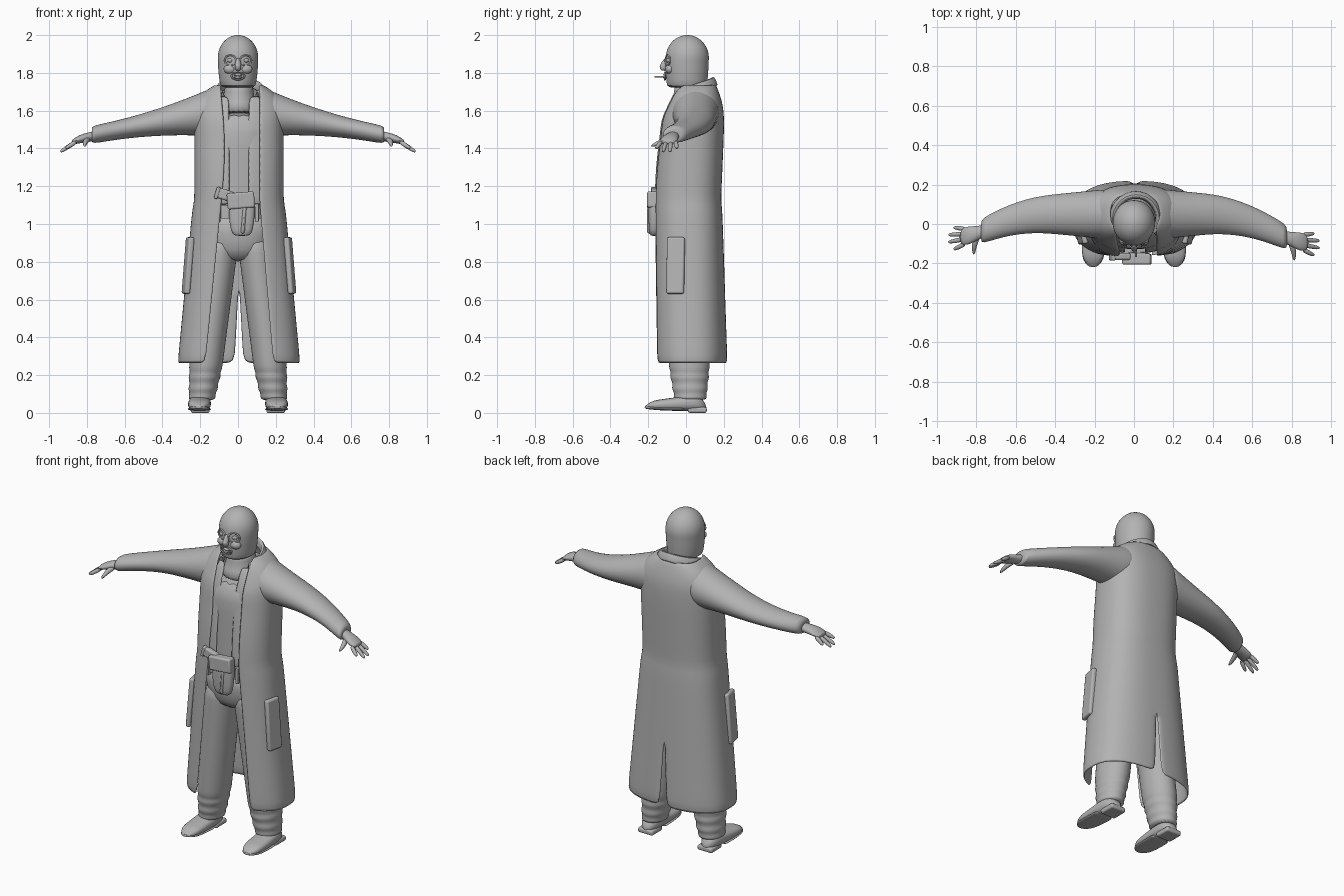
import bpy, bmesh, math
from mathutils import Vector

if "Cube" in bpy.data.objects:
    bpy.data.objects.remove(bpy.data.objects["Cube"])

shade = (.45, .45, .45, 1)
GREY = bpy.data.materials.new("plain grey")
GREY.use_nodes = True
GREY.diffuse_color = shade
GREY.node_tree.nodes["Principled BSDF"].inputs["Base Color"].default_value = shade
X, Y, Z = Vector((1, 0, 0)), Vector((0, 1, 0)), Vector((0, 0, 1))
FACING_FRONT = math.pi / 2


def finish(ob, subdiv=0, thick=0, bevel=0):
    """Shared material, smooth shading and modifiers."""
    ob.data.materials.clear()
    ob.data.materials.append(GREY)
    if thick:
        mod = ob.modifiers.new("thickness", 'SOLIDIFY')
        mod.thickness, mod.offset = thick, -1
    if bevel:
        mod = ob.modifiers.new("bevel", 'BEVEL')
        mod.width, mod.segments = bevel, 3
    if subdiv:
        mod = ob.modifiers.new("smooth", 'SUBSURF')
        mod.levels = mod.render_levels = subdiv
    bpy.ops.object.select_all(action='DESELECT')
    bpy.context.view_layer.objects.active = ob
    ob.select_set(True)
    bpy.ops.object.shade_smooth_by_angle(angle=math.radians(50))


def skin(name, grids, closed=False, **look):
    """Join rows of points into a surface; several grids are welded together."""
    bm = bmesh.new()
    for grid in grids:
        rows = [[bm.verts.new(point) for point in row] for row in grid]
        count = len(rows[0])
        for low, high in zip(rows, rows[1:]):
            for i in range(count if closed else count - 1):
                j = (i + 1) % count
                bm.faces.new((low[i], low[j], high[j], high[i]))
        if closed:
            bm.faces.new(rows[0])
            bm.faces.new(rows[-1])
    bmesh.ops.remove_doubles(bm, verts=bm.verts, dist=.0005)
    bmesh.ops.recalc_face_normals(bm, faces=bm.faces)
    mesh = bpy.data.meshes.new(name)
    bm.to_mesh(mesh)
    bm.free()
    ob = bpy.data.objects.new(name, mesh)
    bpy.context.collection.objects.link(ob)
    finish(ob, **look)


def power(value, exponent):
    return math.copysign(abs(value) ** exponent, value)


def steps(start, end, count):
    return [start + (end - start) * i / count for i in range(count + 1)]


def tube(name, rows, axis=None, sides=20, square=1, subdiv=1):
    """Loft of rounded sections; a row is centre x, y, z and two radii."""
    centres = [Vector(row[:3]) for row in rows]
    rings = []
    for i, (centre, row) in enumerate(zip(centres, rows)):
        along = axis or (centres[min(i + 1, len(rows) - 1)] - centres[max(i - 1, 0)]).normalized()
        across = along.cross(Y if axis == Z else Z).normalized()
        up = across.cross(along)
        rings.append([centre + across * row[3] * power(math.cos(a), square)
                      + up * row[4] * power(math.sin(a), square)
                      for a in steps(0, math.tau, sides)[:-1]])
    skin(name, [rings], closed=True, subdiv=subdiv)


def box(name, place, size, turn=(0, 0, 0), bevel=.01):
    bpy.ops.mesh.primitive_cube_add(size=1, location=place, rotation=turn)
    ob = bpy.context.object
    ob.name, ob.scale = name, size
    bpy.ops.object.transform_apply(location=False, rotation=False, scale=True)
    finish(ob, bevel=bevel)


def ball(name, place, scale):
    bpy.ops.mesh.primitive_uv_sphere_add(segments=20, ring_count=12, location=place)
    bpy.context.object.name, bpy.context.object.scale = name, scale
    finish(bpy.context.object)


def rim(name, place, radius, height, turn=0):
    bpy.ops.mesh.primitive_torus_add(location=place, rotation=(FACING_FRONT, 0, turn), major_radius=radius,
                                     minor_radius=.005, major_segments=28, minor_segments=8)
    bpy.context.object.name, bpy.context.object.scale = name, (1, height, 1)
    finish(bpy.context.object)


def body_shape(z):
    """Half width, front and back of the coat: flared skirt, straight chest, rounded shoulders."""
    if z < 1.1:
        return .35 - .095 * z, -.175, .23 - .035 * z
    rise = max(0, (z - 1.55) / .2)
    chest = min(1, (z - 1.1) / .4)
    return (.237 * (1 - .55 * rise ** 3), -.175 + .035 * chest ** 2 + .09 * rise,
            .185 + .017 * chest - .05 * rise ** 2)


def garment(name, heights, edges, inset=0, slit=0, thick=.012, bend=.8):
    """Open-fronted garment of two halves; edges gives the front edge for a side and height."""
    halves = []
    for side in (-1, 1):
        half = []
        for z in heights:
            width, front, back = body_shape(z)
            width, front, back = width - inset, front + inset, back - inset
            vent = max(0, slit * (.66 - z))
            start = math.asin((edges(side, z) / width) ** (1 / bend))
            end = math.pi - math.asin((vent / width) ** (1 / bend))
            half.append([(.005 + side * width * power(max(math.sin(a), 0), bend),
                          (front + back) / 2 - (back - front) / 2 * power(math.cos(a), bend), z)
                         for a in steps(start, end, 18)])
        halves.append(half)
    skin(name, halves, thick=thick, subdiv=1)


def coat_edge(side, z):
    if z > 1.1:
        return .11 if side > 0 else .095 - .02 * math.sin(math.pi * (z - 1.1) / .6)
    return .205 - .085 * z if side > 0 else .205 - .1 * z


# Long coat with back vent, and the open jacket beneath it
garment("long_coat", steps(.26, 1.08, 8) + steps(1.12, 1.55, 5) + steps(1.6, 1.74, 5), coat_edge, slit=.055)
garment("inner_jacket", steps(1.1, 1.68, 8), lambda side, z: .05 + .02 * max(0, z - 1.5), inset=.025)

# Folded coat collar, dipping toward the front
collar = []
for turn in steps(-1, 1, 24):
    angle = math.pi - turn * math.radians(128)
    dip = abs(turn) ** 1.5
    profile = ((-.02, -.05), (-.01, 0), (.005, 0), (.015, -.02), (.025, -.045 - .015 * dip))
    collar.append([(.01 + (.115 + out) * math.sin(angle), .025 - (.12 + out) * math.cos(angle),
                    1.78 - .075 * dip + lift) for out, lift in profile])
skin("coat_collar", [collar], thick=.01, subdiv=1)

# Shirt, with its chest narrowing to a high neck
tube("shirt", [(.005, .01, z, body_shape(z)[0] - .05, .14 - .2 * max(0, z - 1.5)) for z in steps(1, 1.6, 5)],
     Z, square=.85)
tube("shirt_neck", [(.005, .025, z, .077 + lip, .088 + lip)
                    for z, lip in ((1.58, .06), (1.65, .01), (1.7, 0), (1.75, 0))], Z)

# Hooded head: jaw below, dome above
jaw = [(0, .005, 1.72, .07, .09)]
jaw += [(0, .005, z, .108 - .6 * (1.88 - z) ** 2, .116 - .4 * (1.88 - z) ** 2) for z in steps(1.73, 1.86, 4)]
dome = [(0, .007, 1.88 + .121 * math.sin(a), .109 * math.cos(a), .116 * math.cos(a))
        for a in steps(0, 1.5, 7)]
tube("head", jaw + dome, Z, sides=24)

# Mouth, nose and cigarette
rim("mouth_rim", (0, -.112, 1.783), .034, .6)
for name, z in (("upper_lip", 1.79), ("lower_lip", 1.776)):
    ball(name, (0, -.111, z), (.022, .01, .007))
tube("nose", [(0, -.1, 1.885, .01, .01), (0, -.125, 1.83, .02, .025), (0, -.115, 1.81, .015, .015)], Z, sides=12)
tube("cigarette", [(.01, y, 1.78, .005, .005) for y in (-.1, -.168)], sides=10, subdiv=0)

# Trouser seat and belt
tube("trouser_seat", [(0, 0, z, .195 - shrink, .135 - shrink / 2)
                      for z, shrink in ((.8, .1), (.86, .025), (.95, 0), (1.07, 0))], Z, square=.85)
tube("belt", [(0, 0, z, .205, .152) for z in (1.03, 1.1)], Z, sides=32, square=.85, subdiv=0)
for x in (-.1, .1):
    box("belt_loop", (x, -.142, 1.06), (.02, .03, .095), bevel=.004)

# Holster and pistol
tube("holster", [(.02, -.17, z, .07 - taper, .03 - taper / 3) for z, taper in
                 ((.935, .03), (.96, .01), (1.05, 0), (1.11, 0), (1.17, .015))], Z, square=.7)
box("holster_flap", (.015, -.178, 1.125), (.145, .055, .085), (0, -.08, 0))
box("holster_strap", (.03, -.176, 1.02), (.02, .06, .14), (0, .08, 0))
box("pistol_grip", (-.07, -.165, 1.155), (.1, .035, .055), (0, .3, 0))
box("pistol_butt", (-.11, -.165, 1.165), (.02, .04, .065), (0, .3, 0), bevel=.007)


def sleeve_row(x):
    """Sleeve tapers, droops and sweeps forward beyond the elbow."""
    sweep = max(0, x - .42) ** 2
    return x, .05 - .7 * sweep, 1.6 - .19 * (x - .1), .142 - .1 * x, .048 + .2 * (.775 - x) ** 2


def leg_row(z):
    """Leg leans outward going down and bunches into folds over the shoe."""
    low = max(0, .25 - z)
    radius = .087 + .01 * z - .1 * low + (.005 * math.sin(110 * z) if low else 0)
    return .2 - .12 * z, .025 - .03 * z, z, radius, radius * 1.22


def shoe_row(along, flat):
    """Shoe section from heel to toe; flat gives the thin sole."""
    ends = math.sqrt(1 - abs(1.97 * along - .985) ** 6)
    height = .009 if flat else (.05 - .028 * along) * ends
    width = (.053 + .008 * math.sin(math.pi * along)) * ends
    return .2 + .008 * along, .11 - .33 * along, .01 + height + .012 * along ** 4, width, height


for side, label in ((-1, "right"), (1, "left")):

    def mirrored(rows):
        """Place rows on this side, easing the left arm a little further forward."""
        ease = .03 if side > 0 else 0
        return [(side * x, y - ease * max(0, min(1, (x - .4) * 3)), z, a, b) for x, y, z, a, b in rows]

    # Eye opening and cheek
    rim(label + "_eye_rim", (side * .041, -.097, 1.866), .032, .85, side * .36)
    ball(label + "_eye", (side * .041, -.09, 1.866), (.018, .016, .013))
    ball(label + "_cheek", (side * .041, -.085, 1.82), (.035, .025, .026))

    # Sleeve, closed by a narrowed cuff
    x, y, z, wide, tall = sleeve_row(.775)
    cuff = (x, y, z, wide * .7, tall * .7)
    tube(label + "_sleeve", mirrored([sleeve_row(x) for x in steps(.1, .77, 9)] + [cuff]), X)

    # Hand, fanned fingers and thumb
    tube(label + "_hand", mirrored([(.74, -.03, 1.47, .032, .028), (.79, -.045, 1.46, .034, .026),
                                    (.84, -.06, 1.45, .05, .023), (.885, -.065, 1.43, .042, .012)]), X, sides=16)
    for finger in range(4):
        middle = (finger - 1.5) ** 2
        root = Vector((.855, -.025 - .025 * finger, 1.437))
        tip = Vector((.944 - .014 * middle, -.018 - .037 * finger, 1.38 + .009 * middle))
        tube("%s_finger_%d" % (label, finger + 1), mirrored(
            [(*root.lerp(tip, t), r, r) for t, r in ((0, .013), (.5, .013), (.9, .01), (1, .005))]), sides=8)
    tube(label + "_thumb", mirrored([(.79, -.06, 1.45, .017, .017), (.81, -.1, 1.437, .016, .016),
                                     (.812, -.158, 1.41, .007, .007)]), sides=8)

    # Trouser leg, shoe, sole and heel
    tube(label + "_trouser_leg", mirrored([leg_row(z) for z in steps(.065, .25, 9) + steps(.33, .95, 6)]), Z)
    for part, flat in (("_shoe", False), ("_sole", True)):
        tube(label + part, mirrored([shoe_row(t, flat) for t in steps(.35 if flat else 0, 1, 9)]), Y, square=.8)
    box(label + "_heel", (side * .2, .06, .015), (.1, .1, .03))

    # Coat pocket
    box(label + "_coat_pocket", (.005 + side * .27, -.055, .78), (.03, .095, .3), (0, -side * .08, -side * .2))
